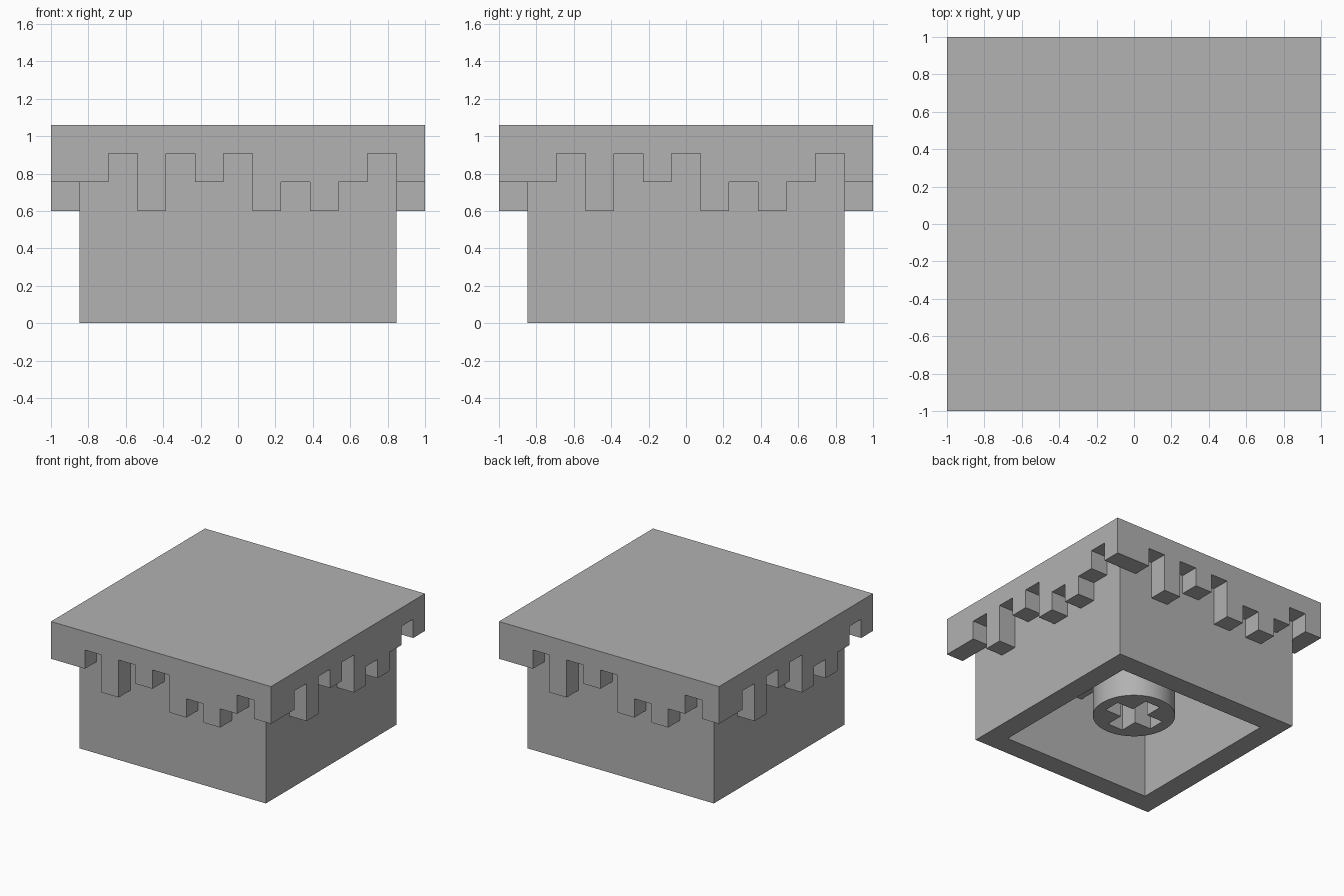
import bpy
import bmesh
from math import pi, radians
from mathutils import Matrix

if "Cube" in bpy.data.objects:
    bpy.data.objects.remove(bpy.data.objects["Cube"], do_unlink=True)

UNIT = 2 / 13               # one pixel column of the dripping edge
HEIGHT = 1.06
BODY = 1 - UNIT             # half width of the lower body
CAVITY = 0.675
CEILING = 0.88

grey = bpy.data.materials.new("plain_grey")
grey.use_nodes = True
tone = (0.445, 0.445, 0.445, 1)
grey.diffuse_color = tone
grey.node_tree.nodes["Principled BSDF"].inputs["Base Color"].default_value = tone


def finish(bm, name):
    bmesh.ops.recalc_face_normals(bm, faces=bm.faces)
    mesh = bpy.data.meshes.new(name)
    bm.to_mesh(mesh)
    bm.free()
    mesh.materials.append(grey)
    obj = bpy.data.objects.new(name, mesh)
    bpy.context.collection.objects.link(obj)
    return obj


def box(name, hx, hy, z0, z1, cx=0, cy=0):
    bm = bmesh.new()
    place = Matrix.Translation((cx, cy, (z0 + z1) / 2))
    size = Matrix.Diagonal((2 * hx, 2 * hy, z1 - z0, 1))
    bmesh.ops.create_cube(bm, size=1, matrix=place @ size)
    return finish(bm, name)


def cut(target, cutter):
    cutter.hide_render = True
    mod = target.modifiers.new("cut", "BOOLEAN")
    mod.operation = "DIFFERENCE"
    mod.solver = "EXACT"
    mod.object = cutter
    bpy.context.view_layer.objects.active = target
    bpy.ops.object.modifier_apply(modifier=mod.name)
    bpy.data.objects.remove(cutter, do_unlink=True)


def drip_cutter(turn):
    """Space below the dripping edge on one side, turned about z."""
    level = {"s": 0.908, "m": 0.754, "l": 0.60}   # short, medium, long drips
    pattern = "mmslsmslmlmsm"
    outline = [(1.1, -0.1), (-1.1, -0.1), (-1.1, level["m"])]
    for i in range(1, len(pattern)):
        a, b = pattern[i - 1], pattern[i]
        if a != b:
            x = -1 + i * UNIT
            outline += [(x, level[a]), (x, level[b])]
    outline.append((1.1, level["m"]))
    bm = bmesh.new()
    face = bm.faces.new([bm.verts.new((x, -1.1, z)) for x, z in outline])
    new = bmesh.ops.extrude_face_region(bm, geom=[face])["geom"]
    verts = [v for v in new if isinstance(v, bmesh.types.BMVert)]
    bmesh.ops.translate(bm, verts=verts, vec=(0, 1.1 - BODY, 0))
    bmesh.ops.rotate(bm, verts=bm.verts, matrix=Matrix.Rotation(turn, 3, "Z"))
    return finish(bm, "drip_cutter")


# Block with a dripping overhang on all four sides and a hollow underside
shell = box("block_shell", 1, 1, 0, HEIGHT)
for side in range(4):
    cut(shell, drip_cutter(side * pi / 2))
cut(shell, box("cavity_cutter", CAVITY, CAVITY, -0.1, CEILING))

# Round mounting stem with a cross-shaped socket
bm = bmesh.new()
bmesh.ops.create_cone(bm, cap_ends=True, segments=64, radius1=0.31, radius2=0.31,
                      depth=0.75, matrix=Matrix.Translation((0, 0, 0.525)))
stem = finish(bm, "mounting_stem")
cut(stem, box("socket_cutter_x", 0.22, 0.07, 0, 0.6))
cut(stem, box("socket_cutter_y", 0.07, 0.22, 0, 0.6))
bpy.ops.object.select_all(action="DESELECT")
stem.select_set(True)
bpy.context.view_layer.objects.active = stem
bpy.ops.object.shade_smooth_by_angle(angle=radians(30))

# Ribs joining the stem to the cavity walls
middle, half = (CAVITY + 0.30) / 2, (CAVITY - 0.28) / 2
for s, x_name, y_name in ((-1, "right", "front"), (1, "left", "back")):
    box(x_name + "_rib", half, 0.05, 0.61, CEILING + 0.01, cx=s * middle)
    box(y_name + "_rib", 0.05, half, 0.61, CEILING + 0.01, cy=s * middle)
